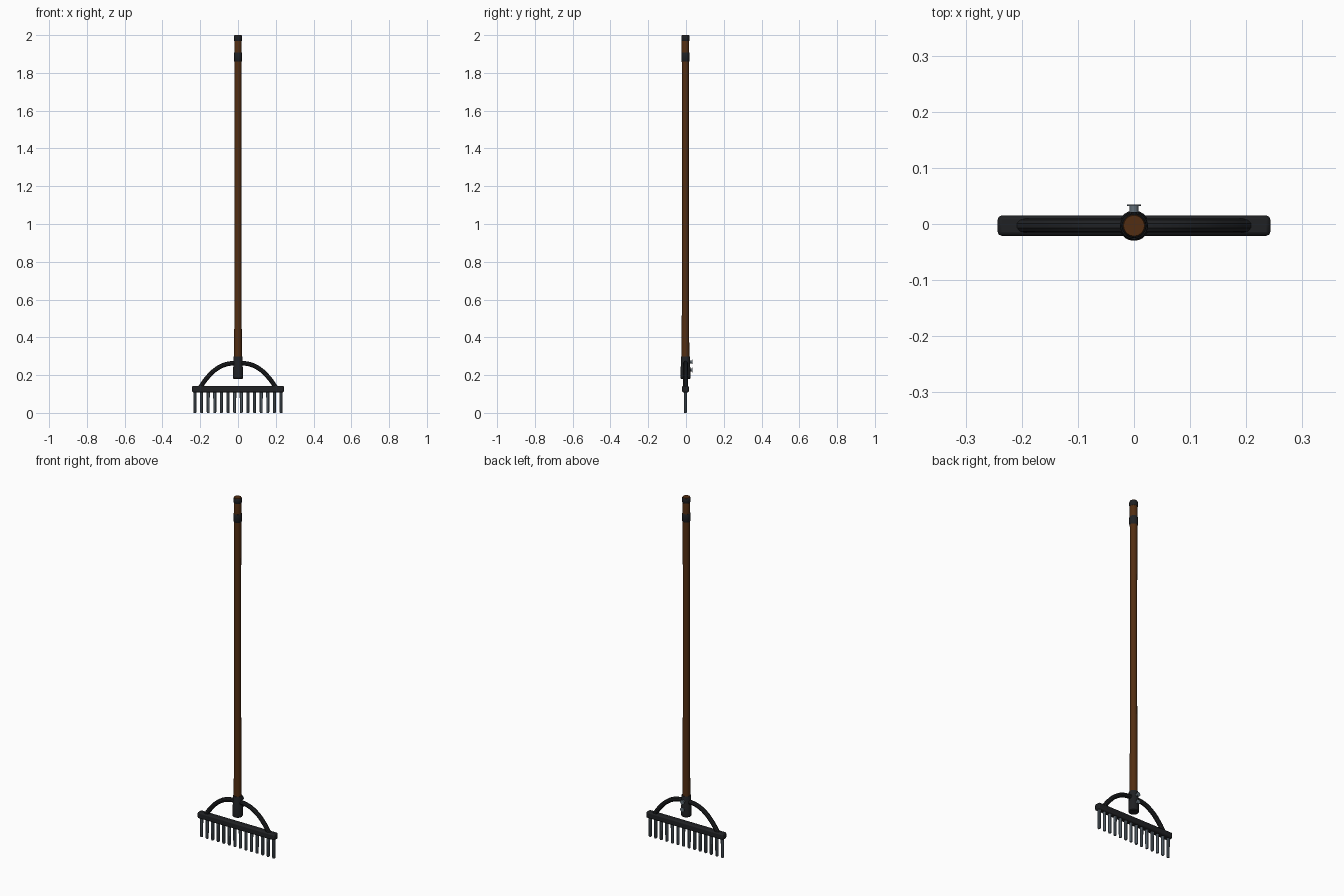
import bpy, bmesh, math
from mathutils import Vector

if "Cube" in bpy.data.objects:
    bpy.data.objects.remove(bpy.data.objects["Cube"])

YC = -0.003  # centre line of the tool; screws stick out at the back


def material(name, rgb):
    m = bpy.data.materials.new(name)
    m.diffuse_color = (*rgb, 1)
    m.use_nodes = True
    m.node_tree.nodes["Principled BSDF"].inputs["Base Color"].default_value = m.diffuse_color
    return m


WOOD = material("dark brown wood", (0.085, 0.027, 0.006))
BLACK = material("black metal", (0.014, 0.015, 0.017))
STEEL = material("grey steel", (0.125, 0.16, 0.19))


def finish(obj, mat):
    obj.data.materials.append(mat)
    bpy.ops.object.select_all(action='DESELECT')
    obj.select_set(True)
    bpy.context.view_layer.objects.active = obj
    if obj.type == 'MESH':
        bpy.ops.object.shade_smooth_by_angle(angle=math.radians(35))
    return obj


def lathe(name, profile, mat, centre=(0, YC, 0), sides=24, along_y=False):
    """Closed solid of revolution from (radius, height) points."""
    bm = bmesh.new()
    rings = []
    for r, h in profile:
        ring = []
        for i in range(sides):
            a = 2 * math.pi * (i + 0.5) / sides
            p = (r * math.cos(a), r * math.sin(a), h)
            if along_y:
                p = (p[0], p[2], p[1])
            ring.append(bm.verts.new(Vector(p) + Vector(centre)))
        rings.append(ring)
    for a, b in zip(rings, rings[1:]):
        for i in range(sides):
            j = (i + 1) % sides
            bm.faces.new((a[i], a[j], b[j], b[i]))
    bm.faces.new(rings[0])
    bm.faces.new(rings[-1])
    bmesh.ops.recalc_face_normals(bm, faces=bm.faces)
    me = bpy.data.meshes.new(name)
    bm.to_mesh(me)
    bm.free()
    obj = bpy.data.objects.new(name, me)
    bpy.context.collection.objects.link(obj)
    return finish(obj, mat)


# wooden handle, slightly slimmer in the middle
lathe("handle", [(0.0205, 0.19), (0.0205, 0.35), (0.0185, 0.75), (0.0178, 1.2),
                 (0.0188, 1.75), (0.0200, 1.9), (0.0200, 1.996), (0.0185, 2.0)], WOOD)

# bands near the top of the handle
for name, z0, z1 in (("lower_band", 1.86, 1.908), ("top_band", 1.968, 1.997)):
    lathe(name, [(0.0195, z0), (0.0222, z0 + 0.004), (0.0222, z1 - 0.004), (0.0205, z1)], BLACK)

# socket that joins handle and head
lathe("socket", [(0.024, 0.18), (0.027, 0.184), (0.027, 0.24), (0.025, 0.245),
                 (0.025, 0.294), (0.0235, 0.298)], BLACK)

# screws at the back of the socket
for i, z in enumerate((0.227, 0.27)):
    lathe(f"screw_{i + 1}", [(0.008, 0.015), (0.008, 0.032), (0.0125, 0.032), (0.0125, 0.035)],
          STEEL, centre=(0, 0, z), sides=12, along_y=True)

# cross bar with rounded edges
bpy.ops.mesh.primitive_cube_add(size=1, location=(0, YC, 0.126))
bar = bpy.context.object
bar.name = "head_bar"
bar.scale = (0.486, 0.036, 0.035)
bpy.ops.object.transform_apply(location=False, rotation=False)
bev = bar.modifiers.new("round", 'BEVEL')
bev.width, bev.segments = 0.007, 2
finish(bar, BLACK)

# tines
for i in range(14):
    x = -0.228 + i * 0.456 / 13
    lathe(f"tine_{i + 1}", [(0.0065, 0), (0.0085, 0.004), (0.0092, 0.12)],
          STEEL, centre=(x, YC, 0), sides=8)

# arched bow bracing the bar
half = [(0.2, 0.135), (0.165, 0.184), (0.115, 0.232), (0.06, 0.258)]
path = [(-x, z) for x, z in half] + [(0, 0.262)] + half[::-1]
cu = bpy.data.curves.new("bow", 'CURVE')
cu.dimensions = '3D'
cu.bevel_depth, cu.bevel_resolution, cu.resolution_u = 0.0125, 3, 6
cu.use_fill_caps = True
sp = cu.splines.new('BEZIER')
sp.bezier_points.add(len(path) - 1)
for bp, (x, z) in zip(sp.bezier_points, path):
    bp.co = (x, YC, z)
    bp.handle_left_type = bp.handle_right_type = 'AUTO'
bow = bpy.data.objects.new("bow", cu)
bpy.context.collection.objects.link(bow)
bpy.context.view_layer.objects.active = bow
bow.select_set(True)
for o in bpy.context.selected_objects:
    o.select_set(o == bow)
bpy.ops.object.convert(target='MESH')
finish(bpy.context.object, BLACK)
